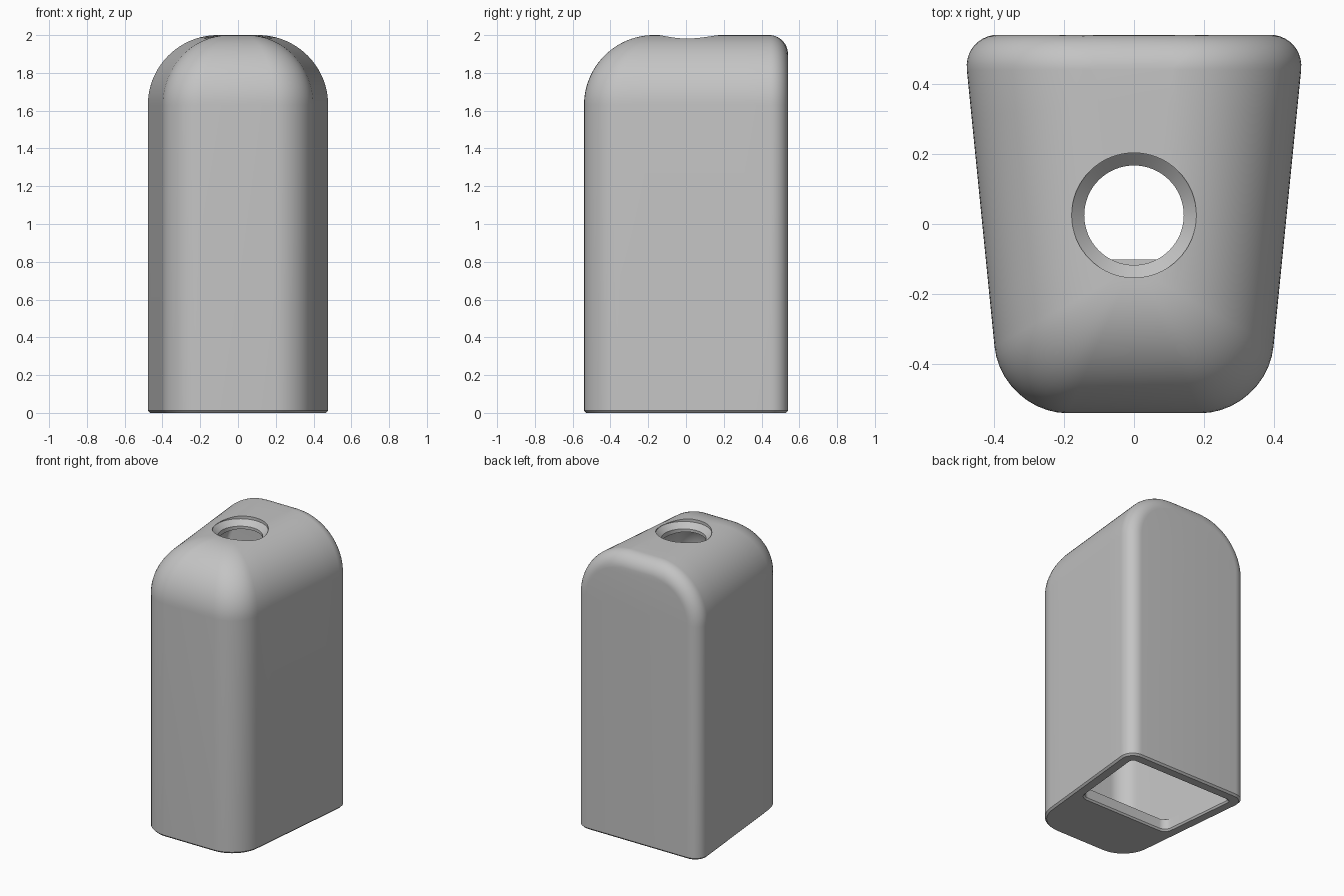
import bpy, bmesh, math
from math import sin, cos, pi, sqrt, radians

if "Cube" in bpy.data.objects:
    bpy.data.objects.remove(bpy.data.objects["Cube"])

ARCH_Z, ARCH_R = 1.63, 0.37      # start height and radius of the domed top
HALF_Y = 0.54
WALL = 0.075


def half_width(y):
    """Half width of the tapered plan at depth y."""
    return 0.433 + 0.10 * y


def body_ring(z, inset=0.0, front=None, corner=None):
    """Horizontal section of the rounded, domed body, inset evenly."""
    big = ARCH_R - inset
    h = min(max(0.0, z - ARCH_Z), big)
    s = sqrt(max(0.0, big * big - h * h))
    y0 = (-HALF_Y + inset + big - s) if front is None else front
    rf = (0.02 + (0.17 - inset) * s / big) if corner is None else corner
    k = max(0.10 - inset, 0.03)
    yb = HALF_Y - inset - k
    side = []
    # front corner
    for i in range(11):
        b = i / 10 * pi / 2
        y = y0 + rf * (1 - cos(b))
        side.append((half_width(y) - ARCH_R + s - rf * (1 - sin(b)), y))
    # straight flank
    ya = side[-1][1]
    for i in range(1, 6):
        y = ya + (yb - ya) * i / 6
        side.append((half_width(y) - ARCH_R + s, y))
    # back fillet, which follows the arch
    a_max = math.acos(1 - min(k, big - h) / k)
    for i in range(11):
        a = a_max * i / 10
        y = yb + k * sin(a)
        r = big - k * (1 - cos(a))
        side.append((half_width(y) - ARCH_R + sqrt(max(0.0, r * r - h * h)), y))
    pts = side + [(-x, y) for x, y in reversed(side)]
    return [(x, y, z) for x, y in pts]


def circle(r, z, cy=0.025, n=64):
    return [(r * cos(2 * pi * i / n), cy + r * sin(2 * pi * i / n), z) for i in range(n)]


def loft(name, rings):
    """Closed solid skinned through equal-length rings."""
    bm = bmesh.new()
    rows = [[bm.verts.new(p) for p in ring] for ring in rings]
    n = len(rows[0])
    for lo, hi in zip(rows, rows[1:]):
        for i in range(n):
            j = (i + 1) % n
            bm.faces.new((lo[i], lo[j], hi[j], hi[i]))
    bm.faces.new(rows[0][::-1])
    bm.faces.new(rows[-1])
    bmesh.ops.remove_doubles(bm, verts=bm.verts, dist=1e-5)
    bmesh.ops.recalc_face_normals(bm, faces=bm.faces)
    me = bpy.data.meshes.new(name)
    bm.to_mesh(me)
    bm.free()
    ob = bpy.data.objects.new(name, me)
    bpy.context.collection.objects.link(ob)
    return ob


def dome_rings(inset, steps=24):
    r = ARCH_R - inset
    return [body_ring(ARCH_Z + r * sin(i / steps * pi / 2), inset) for i in range(steps + 1)]


# outer shell with a small chamfer at the foot
shell = loft("housing", [body_ring(0, 0.012), body_ring(0.012)] + dome_rings(0))

# hollow inside, leaving a floor under the front half
cavity = loft("cavity_cutter", [body_ring(0.08, WALL)] + dome_rings(WALL))

# chamfered opening through the rear part of the floor
opening = loft("opening_cutter", [
    body_ring(-0.01, 0.062, -0.118, 0.05),
    body_ring(0.012, 0.078, -0.102, 0.05),
    body_ring(0.07, 0.078, -0.102, 0.05),
    body_ring(0.15, 0.078, -0.092, 0.05)])

# countersunk round hole in the top
hole = loft("hole_cutter", [circle(0.142, 1.70), circle(0.142, 1.945),
                            circle(0.178, 1.98), circle(0.178, 2.10)])

for cutter in (cavity, opening, hole):
    cutter.hide_render = True
    mod = shell.modifiers.new(cutter.name, 'BOOLEAN')
    mod.operation = 'DIFFERENCE'
    mod.solver = 'EXACT'
    mod.object = cutter

# bake the cuts and drop the cutters
bpy.context.view_layer.update()
baked = bpy.data.meshes.new_from_object(
    shell.evaluated_get(bpy.context.evaluated_depsgraph_get()))
shell.modifiers.clear()
shell.data = baked
for cutter in (cavity, opening, hole):
    bpy.data.objects.remove(cutter)

# plain grey finish
grey = bpy.data.materials.new("plain_grey")
grey.diffuse_color = (0.55, 0.55, 0.55, 1)
grey.use_nodes = True
grey.node_tree.nodes["Principled BSDF"].inputs["Base Color"].default_value = grey.diffuse_color
baked.materials.clear()
baked.materials.append(grey)

bpy.context.view_layer.objects.active = shell
shell.select_set(True)
bpy.ops.object.shade_smooth_by_angle(angle=radians(30))
